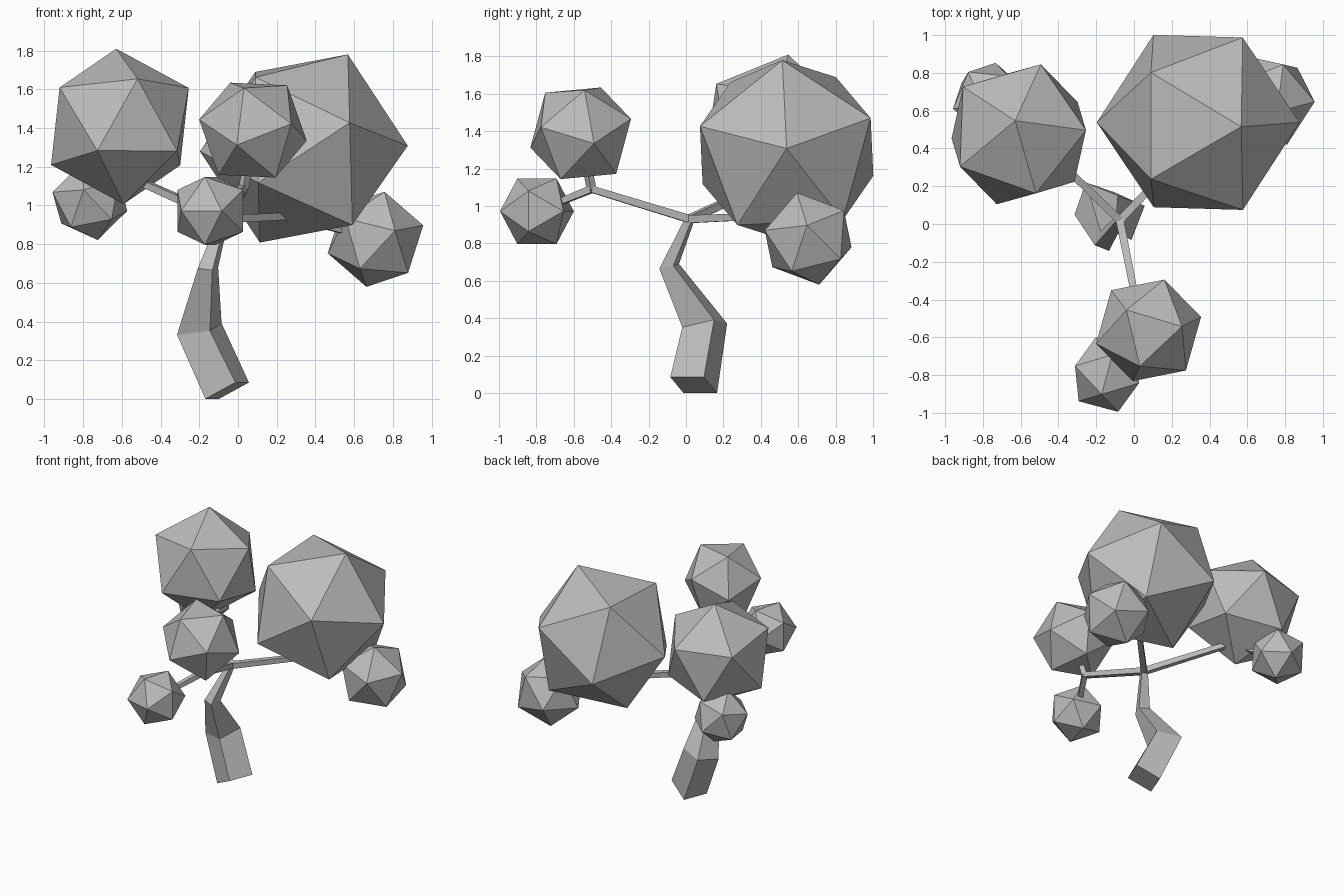
import bpy
import bmesh
from mathutils import Matrix, Vector

cube = bpy.data.objects.get("Cube")
if cube:
    bpy.data.objects.remove(cube)

grey = bpy.data.materials.new("plain grey")
grey.use_nodes = True
grey.diffuse_color = (0.5, 0.5, 0.5, 1)
grey.node_tree.nodes["Principled BSDF"].inputs["Base Color"].default_value = (0.5, 0.5, 0.5, 1)


def add_object(name, bm):
    bmesh.ops.recalc_face_normals(bm, faces=bm.faces)
    mesh = bpy.data.meshes.new(name)
    bm.to_mesh(mesh)
    bm.free()
    mesh.materials.append(grey)
    obj = bpy.data.objects.new(name, mesh)
    bpy.context.collection.objects.link(obj)
    return obj


def frame(a, b):
    """Rotation whose first axis is a, with b in the plane of the first two."""
    x = Vector(a).normalized()
    z = x.cross(Vector(b)).normalized()
    return Matrix((x, z.cross(x), z)).transposed()


def leaf_ball(name, centre, radius, corner, neighbour):
    """Icosahedron turned so two adjacent corners point in given directions."""
    bm = bmesh.new()
    bmesh.ops.create_icosphere(bm, subdivisions=1, radius=1)
    bm.verts.ensure_lookup_table()
    first = bm.verts[0]
    second = first.link_edges[0].other_vert(first)
    turn = frame(corner, neighbour) @ frame(first.co, second.co).transposed()
    for v in bm.verts:
        v.co = Vector(centre) + turn @ v.co.normalized() * radius
    add_object(name, bm)


def loft(name, rings):
    """Four-sided limb through rings of (centre, side, other side)."""
    bm = bmesh.new()
    loops = []
    for c, u, v in rings:
        c, u, v = Vector(c), Vector(u) / 2, Vector(v) / 2
        loops.append([bm.verts.new(p) for p in (c - u - v, c + u - v, c + u + v, c - u + v)])
    for low, high in zip(loops, loops[1:]):
        for i in range(4):
            j = (i + 1) % 4
            bm.faces.new((low[i], low[j], high[j], high[i]))
    bm.faces.new(loops[0])
    bm.faces.new(loops[-1])
    add_object(name, bm)


def branch(name, start, end, w0=0.042, w1=0.036):
    d = (Vector(end) - Vector(start)).normalized()
    u = d.cross((0, 0, 1)).normalized()
    v = u.cross(d)
    loft(name, [(start, u * w0, v * w0), (end, u * w1, v * w1)])


# Crooked trunk, narrowing to the fork
fork = (-0.075, 0.02, 0.93)
loft("trunk", [
    ((-0.056, 0.041, 0.043), (0.155, -0.07, 0.085), (0.07, 0.18, 0)),
    ((-0.2, 0.1, 0.362), (0.17, -0.07, 0.02), (0.06, 0.17, 0.04)),
    ((-0.155, -0.09, 0.678), (0.075, -0.03, -0.01), (0.03, 0.075, 0.015)),
    (fork, (0.04, -0.015, 0), (0.015, 0.04, 0)),
])

# Foliage: centre, radius, directions of two adjacent corners
balls = {
    "right_large": ((-0.61, 0.475, 1.408), 0.408, (-0.019, 0.071, 0.398), (0.092, -0.316, 0.248)),
    "right_small": ((-0.765, 0.66, 1.02), 0.205, (-0.11, 0.142, 0.09), (-0.04, -0.03, 0.2)),
    "left_large": ((0.34, 0.538, 1.294), 0.537, (0.534, 0, 0.014), (0.23, -0.023, 0.487)),
    "left_small": ((0.71, 0.653, 0.825), 0.257, (0.246, -0.006, 0.072), (0.055, -0.06, 0.25)),
    "front_large": ((0.077, -0.563, 1.389), 0.292, (-0.116, 0.107, 0.243), (-0.278, -0.075, 0.048)),
    "front_small": ((-0.143, -0.797, 0.972), 0.206, (0.06, -0.2, 0), (-0.028, -0.105, 0.175)),
}
for key, data in balls.items():
    leaf_ball(key + "_foliage", *data)

# Each main branch splits into two twigs that end inside the foliage
joints = {
    "right": (-0.5, 0.43, 1.12),
    "left": (0.27, 0.38, 0.945),
    "front": (0.03, -0.505, 1.09),
}
for side, joint in joints.items():
    branch(side + "_branch", fork, joint)
    for size in ("large", "small"):
        branch(f"{side}_{size}_twig", joint, balls[f"{side}_{size}"][0], 0.038, 0.03)
